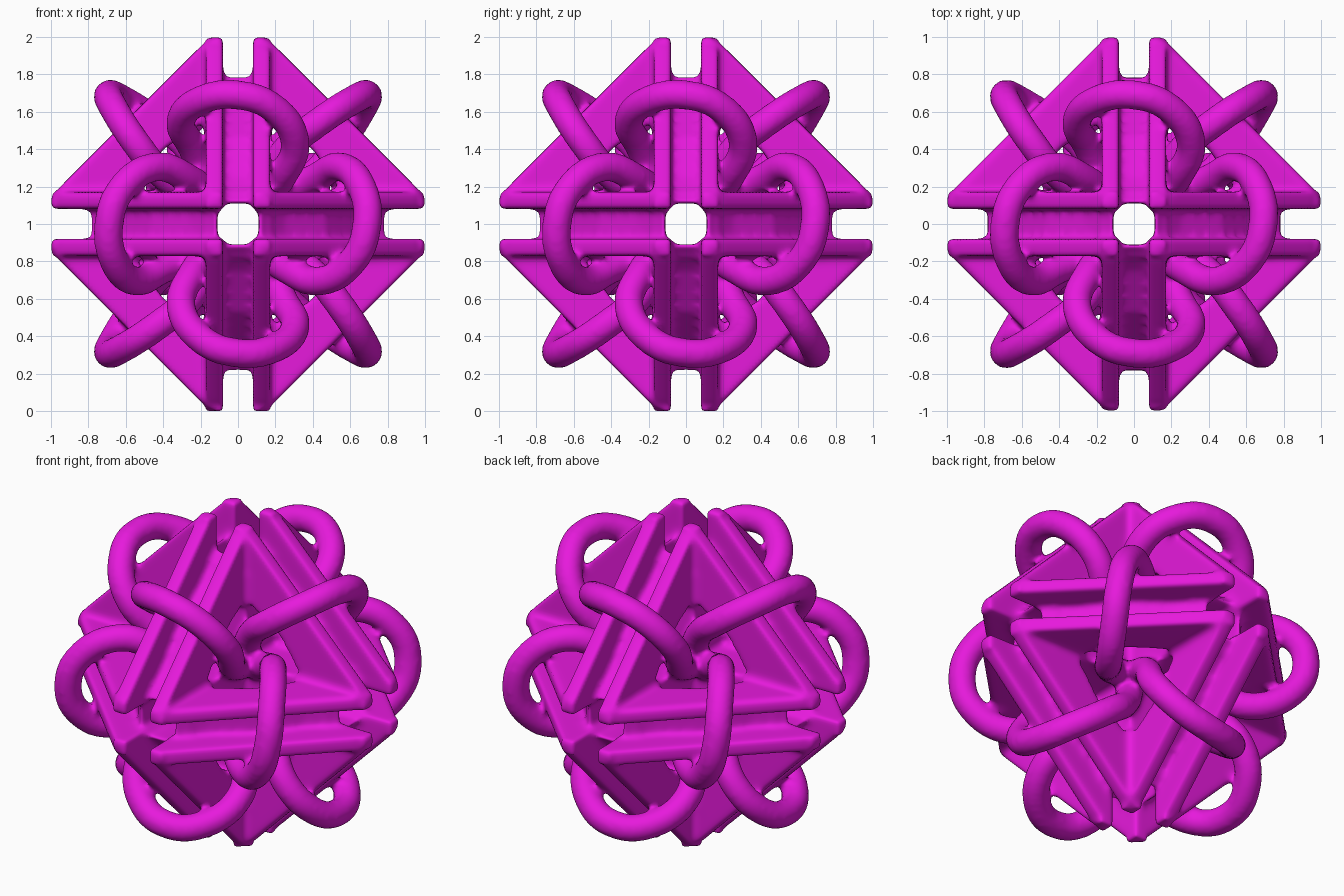
import bpy, bmesh, math
from itertools import permutations, product
from mathutils import Matrix, Vector

if "Cube" in bpy.data.objects:
    bpy.data.objects.remove(bpy.data.objects["Cube"])

# the 12 proper rotations that carry one octahedron edge to every other edge
rots, seen = [], set()
for p in permutations(range(3)):
    for s in product((1, -1), repeat=3):
        m = Matrix([[s[i] if j == p[i] else 0 for j in range(3)] for i in range(3)])
        mid = tuple(round(c) for c in m @ Vector((0, -1, 1)))
        if m.determinant() > 0 and mid not in seen:
            seen.add(mid)
            rots.append(m)

bm = bmesh.new()


def slab(profile, x0, x1):
    """Extrude a (depth, height) outline across x and copy it to all edges."""
    for m in rots:
        a, b = [[bm.verts.new(m @ Vector((x, -w, z))) for w, z in profile] for x in (x0, x1)]
        n = len(profile)
        faces = [bm.faces.new(a), bm.faces.new(b[::-1])]
        faces += [bm.faces.new((a[i], b[i], b[(i + 1) % n], a[(i + 1) % n])) for i in range(n)]
        bmesh.ops.recalc_face_normals(bm, faces=faces)


def mirrored(pts):
    """Complete a half outline across the diagonal."""
    return pts + [(z, w) for w, z in pts[::-1] if w != z]


# triangle frame rails: two walls per edge
rim = mirrored([(1.0, 0.08), (1.0, 0.125), (0.95, 0.2)])
inner = mirrored([(0.62, 0.08), (0.5, 0.25), (0.40, 0.40)])
for side in (-1, 1):
    slab(rim + inner[::-1], side * 0.08, side * 0.172)

# channel floor between the rails
floor = mirrored([(0.80, 0.11), (0.64, 0.25), (0.47, 0.47)])
under = mirrored([(0.62, 0.11), (0.5, 0.25), (0.40, 0.40)])
slab(floor + under[::-1], -0.165, 0.165)

# square pipes from the centre out to the six corners
slab([(0.11, 0.11), (0.74, 0.11), (0.74, 0.18), (0.18, 0.18), (0.18, 0.74), (0.11, 0.74)],
     -0.18, 0.18)

# loops arching over every edge
half = [(0.16, 0.22, 0.16), (0.24, 0.40, 0.26), (0.305, 0.55, 0.44), (0.19, 0.665, 0.62)]
path = half + [(0, 0.69, 0.69)] + [(-x, z, w) for x, w, z in half[::-1]]
cu = bpy.data.curves.new("loops", "CURVE")
cu.dimensions = "3D"
cu.bevel_depth = 0.08
cu.bevel_resolution = 4
cu.use_fill_caps = True
cu.resolution_u = 8
for m in rots:
    sp = cu.splines.new("BEZIER")
    sp.bezier_points.add(len(path) - 1)
    for bp, (x, w, z) in zip(sp.bezier_points, path):
        bp.co = m @ Vector((x, -w, z))
        bp.handle_left_type = bp.handle_right_type = "AUTO"
tmp = bpy.data.objects.new("loops", cu)
bpy.context.collection.objects.link(tmp)
bpy.context.view_layer.update()
tube = bpy.data.meshes.new_from_object(tmp.evaluated_get(bpy.context.evaluated_depsgraph_get()))
bm.from_mesh(tube)
bpy.data.objects.remove(tmp)
bmesh.ops.remove_doubles(bm, verts=bm.verts, dist=1e-5)
bmesh.ops.translate(bm, verts=bm.verts, vec=(0, 0, 1))

mesh = bpy.data.meshes.new("linked_triangle_frame")
bm.to_mesh(mesh)
bm.free()
mat = bpy.data.materials.new("magenta")
mat.diffuse_color = (0.8, 0.01, 0.72, 1)
mat.use_nodes = True
mat.node_tree.nodes["Principled BSDF"].inputs["Base Color"].default_value = mat.diffuse_color
mesh.materials.clear()
mesh.materials.append(mat)
for p in mesh.polygons:
    p.material_index = 0
obj = bpy.data.objects.new("linked_triangle_frame", mesh)
bpy.context.collection.objects.link(obj)

# fuse the parts and round their edges
r = obj.modifiers.new("fuse", "REMESH")
r.mode = "VOXEL"
r.voxel_size = 0.017
r.use_smooth_shade = True
s = obj.modifiers.new("round", "SMOOTH")
s.factor = 0.5
s.iterations = 10
